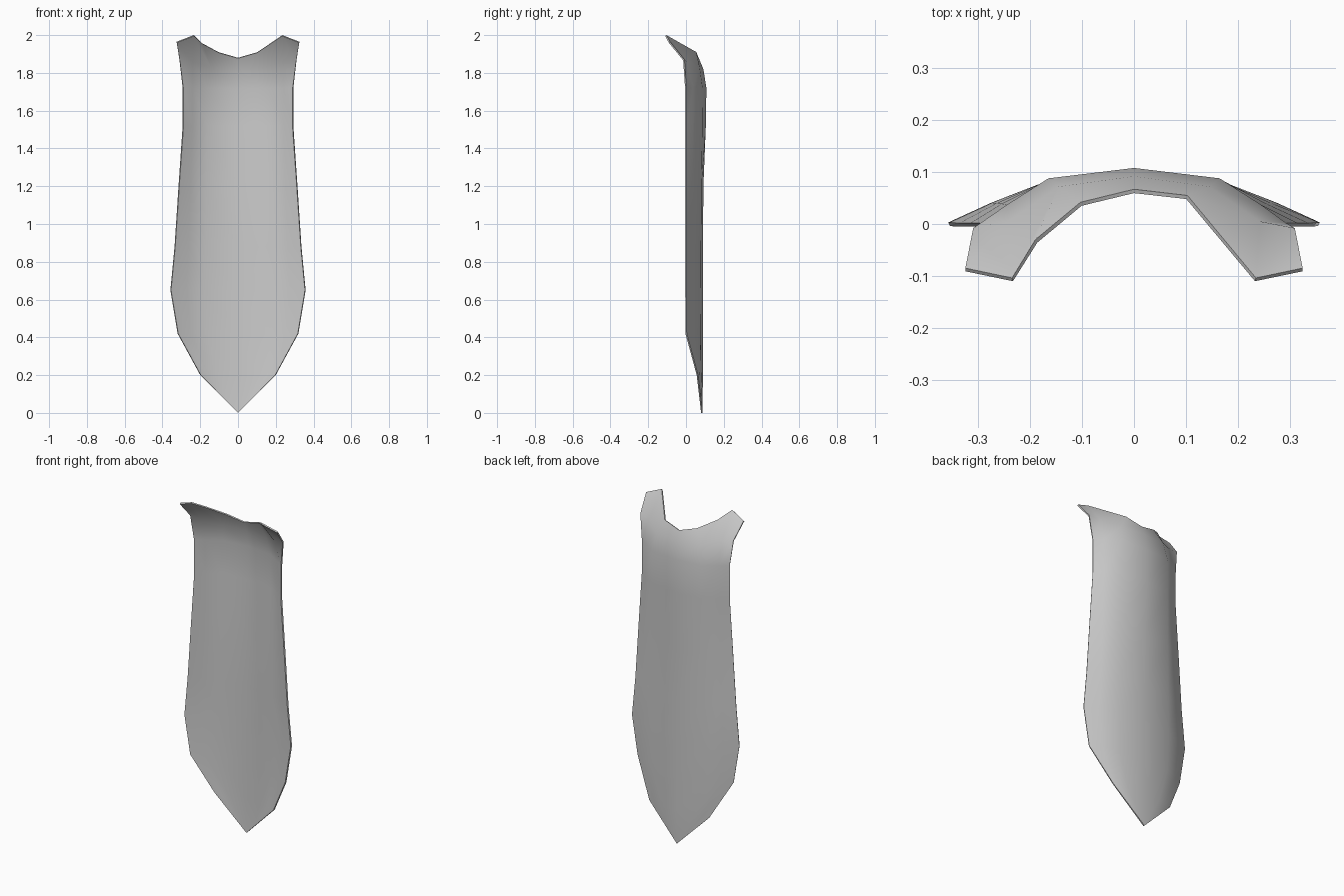
import bpy, bmesh

if "Cube" in bpy.data.objects:
    bpy.data.objects.remove(bpy.data.objects["Cube"])

# Half cross-sections from collar to hem: centre, mid, inner and edge points
rows = [
    [(0, .067, 1.88), (.103, .055, 1.91), (.235, -.104, 2.0), (.325, -.085, 1.965)],
    [(0, .092, 1.82), (.145, .072, 1.83), (.243, .005, 1.86), (.31, -.008, 1.87)],
    [(0, .108, 1.72), (.165, .088, 1.72), (.245, .037, 1.72), (.293, .002, 1.72)],
    [(0, .105, 1.52), (.165, .087, 1.52), (.245, .037, 1.52), (.293, .002, 1.52)],
    [(0, .092, 1.20), (.17, .082, 1.20), (.255, .039, 1.20), (.315, .002, 1.20)],
    [(0, .090, .88), (.175, .080, .88), (.265, .040, .88), (.336, .002, .88)],
    [(0, .090, .65), (.18, .078, .65), (.275, .041, .65), (.358, .003, .65)],
    [(0, .090, .42), (.17, .077, .42), (.255, .043, .42), (.32, .004, .42)],
    [(0, .089, .20), (.11, .081, .20), (.16, .073, .20), (.2, .064, .20)],
]

bm = bmesh.new()
grid = []
for row in rows:
    left = [bm.verts.new((-x, y, z)) for x, y, z in reversed(row[1:])]
    right = [bm.verts.new(p) for p in row]
    grid.append(left + right)
grid[0][2].co.y = .042

# Sheet of the cape, with one extra rim point on the left collar
rim = bm.verts.new((-.19, -.03, 1.957))
for r in range(len(grid) - 1):
    for c in range(6):
        a, b = grid[r][c:c + 2]
        d, e = grid[r + 1][c:c + 2]
        if r == 0 and c == 1:
            bm.faces.new((a, rim, e, d))
            bm.faces.new((rim, b, e))
        else:
            bm.faces.new((a, b, e, d))

# Pointed hem
tip = bm.verts.new((0, .088, 0))
for c in range(6):
    bm.faces.new((grid[-1][c], grid[-1][c + 1], tip))
bmesh.ops.recalc_face_normals(bm, faces=bm.faces[:])
if sum(f.normal.y for f in bm.faces) < 0:
    bmesh.ops.reverse_faces(bm, faces=bm.faces[:])

mesh = bpy.data.meshes.new("cape")
bm.to_mesh(mesh)
bm.free()
cape = bpy.data.objects.new("cape", mesh)
bpy.context.collection.objects.link(cape)

# Plain grey cloth
cloth = bpy.data.materials.new("grey cloth")
cloth.diffuse_color = (.6, .6, .6, 1)
cloth.use_nodes = True
cloth.node_tree.nodes["Principled BSDF"].inputs["Base Color"].default_value = cloth.diffuse_color
mesh.materials.append(cloth)

# Thin cloth thickness, growing inwards
solid = cape.modifiers.new("thickness", 'SOLIDIFY')
solid.thickness = .008
solid.offset = -1

bpy.context.view_layer.objects.active = cape
cape.select_set(True)
bpy.ops.object.modifier_apply(modifier=solid.name)
bpy.ops.object.shade_smooth_by_angle(angle=.9)
